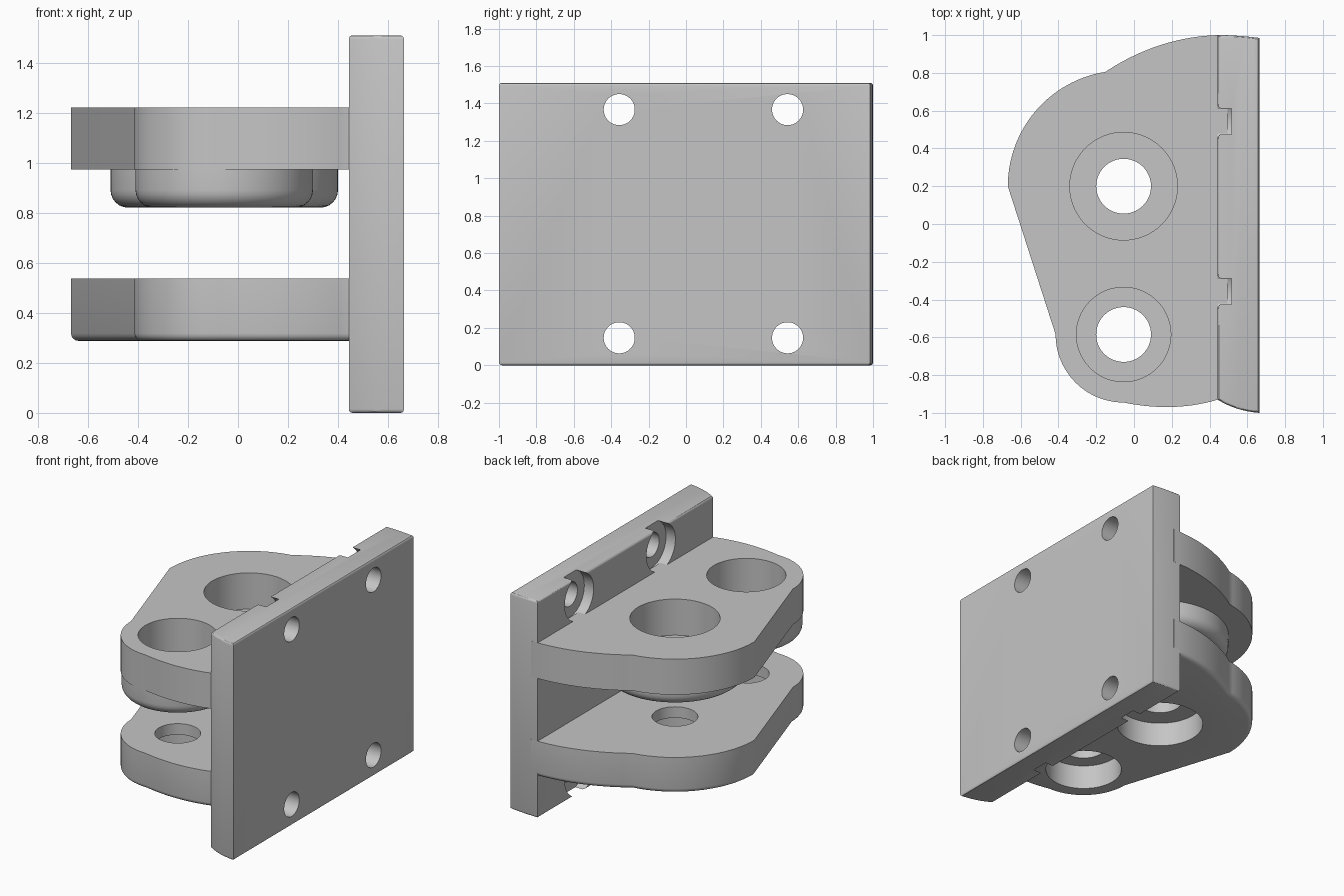
import bpy, bmesh
from math import sin, cos, pi, radians
from mathutils import Matrix, Vector

cube = bpy.data.objects.get("Cube")
if cube:
    bpy.data.objects.remove(cube)

gray = bpy.data.materials.new("machined_gray")
gray.use_nodes = True
gray.diffuse_color = (0.56, 0.56, 0.56, 1)
gray.node_tree.nodes["Principled BSDF"].inputs["Base Color"].default_value = (0.56, 0.56, 0.56, 1)


def arc(cx, cy, r, a0, a1, n=20):
    return [(cx + r * cos(radians(a0 + (a1 - a0) * i / n)),
             cy + r * sin(radians(a0 + (a1 - a0) * i / n))) for i in range(n + 1)]


def bow(p0, p1, p2, n=14):
    """Quadratic curve from p0 to p2, end points left out."""
    a, b, c = map(Vector, (p0, p1, p2))
    ts = [i / n for i in range(1, n)]
    return [tuple(a * (1 - t) ** 2 + b * 2 * t * (1 - t) + c * t * t) for t in ts]


def make_object(name, bm):
    bmesh.ops.recalc_face_normals(bm, faces=bm.faces)
    mesh = bpy.data.meshes.new(name)
    bm.to_mesh(mesh)
    bm.free()
    ob = bpy.data.objects.new(name, mesh)
    bpy.context.collection.objects.link(ob)
    mesh.materials.append(gray)
    return ob


def prism(name, outline, z0, z1, fillet=0.0, rims=("bottom",), segments=4):
    """Extrude an outline upward and round its chosen rims."""
    bm = bmesh.new()
    face = bm.faces.new([bm.verts.new((x, y, z0)) for x, y in outline])
    out = bmesh.ops.extrude_face_region(bm, geom=[face], use_keep_orig=True)
    top = [v for v in out["geom"] if isinstance(v, bmesh.types.BMVert)]
    bmesh.ops.translate(bm, verts=top, vec=(0, 0, z1 - z0))
    bmesh.ops.recalc_face_normals(bm, faces=bm.faces)
    if fillet:
        level = {"bottom": z0, "top": z1}
        edges = [e for e in bm.edges for rim in rims
                 if all(abs(v.co.z - level[rim]) < 1e-5 for v in e.verts)]
        bmesh.ops.bevel(bm, geom=edges, offset=fillet, segments=segments,
                        profile=0.5, affect='EDGES')
    return make_object(name, bm)


def cylinder(name, centre, r, z0, z1, fillet=0.0):
    return prism(name, arc(*centre, r, 0, 360, 72)[:-1], z0, z1, fillet, segments=6)


def combine(target, tool, operation):
    mod = target.modifiers.new("combine", 'BOOLEAN')
    mod.operation, mod.solver, mod.object = operation, 'EXACT', tool
    bpy.context.view_layer.objects.active = target
    bpy.ops.object.modifier_apply(modifier=mod.name)
    bpy.data.objects.remove(tool)


def finish(ob):
    bpy.ops.object.select_all(action='DESELECT')
    ob.select_set(True)
    bpy.context.view_layer.objects.active = ob
    bpy.ops.object.shade_smooth_by_angle(angle=radians(30))


# Shared arm outline: two round lobes blended into the mounting plate
big, small = (-0.055, 0.2), (-0.055, -0.585)
inner, outer, tab = 0.443, 0.664, 0.495
arm = ([(tab, 1.0), (inner, 1.0)]
       + bow((inner, 1.0), (0.13, 0.99), (-0.15, 0.807))
       + arc(*big, 0.613, 99, 180, 28)
       + arc(*small, 0.36, 180, 270, 28)
       + bow((-0.055, -0.945), (0.21, -1.0), (inner, -0.93))
       + [(inner, -0.93), (tab, -0.93)])

# Upper arm with rounded bosses underneath and bores open upward
upper = prism("upper_arm", arm, 0.974, 1.222)
for centre, r in ((big, 0.455), (small, 0.355)):
    combine(upper, cylinder("boss", centre, r, 0.821, 1.08, 0.07), 'UNION')
for centre, bore in ((big, 0.285), (small, 0.25)):
    combine(upper, cylinder("bore", centre, bore, 0.97, 1.4), 'DIFFERENCE')
    combine(upper, cylinder("hole", centre, 0.145, 0.6, 1.1), 'DIFFERENCE')
finish(upper)

# Lower arm with a rounded bottom rim and bores open downward
lower = prism("lower_arm", arm, 0.288, 0.537, 0.03)
for centre, bore in ((big, 0.285), (small, 0.25)):
    combine(lower, cylinder("bore", centre, bore, 0.1, 0.46), 'DIFFERENCE')
    combine(lower, cylinder("hole", centre, 0.145, 0.4, 0.7), 'DIFFERENCE')
finish(lower)

# Mounting plate with gently curved ends
ends = ([(inner, -0.93)] + bow((inner, -0.93), (0.54, -0.99), (outer, -1.0), 8)
        + [(outer, -1.0), (outer, 0.985)]
        + bow((outer, 0.985), (0.55, 1.0), (inner, 1.0), 8) + [(inner, 1.0)])
plate = prism("mounting_plate", ends, 0, 1.51, 0.015, ("bottom", "top"), 3)

# Screw holes, counterbored from the arm side and breaking the plate edges
turn = Matrix.Rotation(pi / 2, 4, 'Y')
for y in (-0.357, 0.543):
    for z in (0.147, 1.367):
        for r, x0, x1 in ((0.159, 0.3, 0.515), (0.083, 0.4, 0.8)):
            tool = cylinder("screw_cutter", (0, 0), r, x0, x1)
            tool.data.transform(Matrix.Translation((0, y, z)) @ turn)
            combine(plate, tool, 'DIFFERENCE')
finish(plate)
